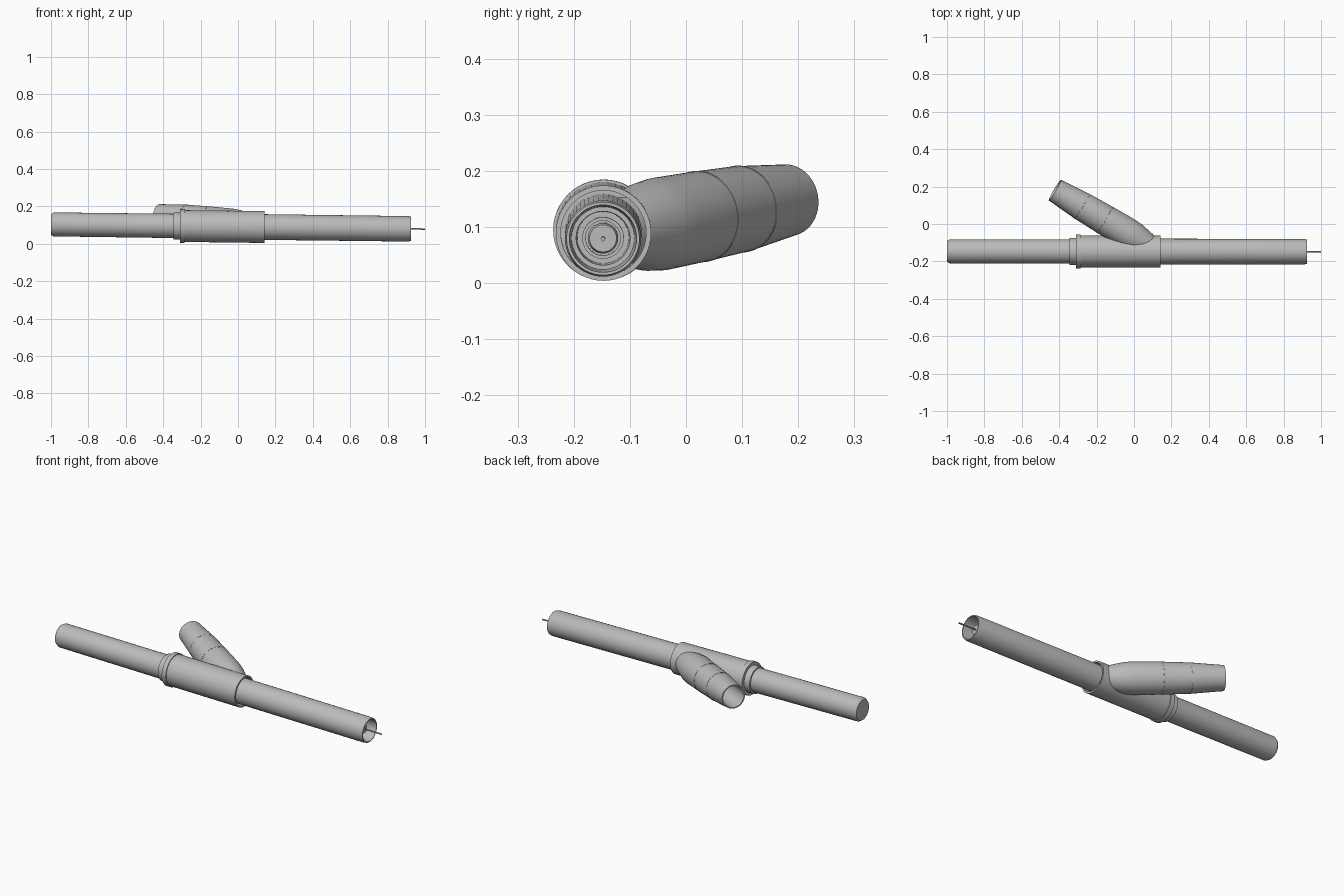
import bpy, bmesh, math
from mathutils import Vector

cube = bpy.data.objects.get("Cube")
if cube:
    bpy.data.objects.remove(cube, do_unlink=True)

grey = bpy.data.materials.new("light grey")
grey.use_nodes = True
colour = (0.5, 0.5, 0.5, 1)
grey.diffuse_color = colour
grey.node_tree.nodes["Principled BSDF"].inputs["Base Color"].default_value = colour


def lathe(name, start, direction, profile, sides=48):
    """Spin (distance, radius) pairs round an axis; radius 0 closes an end."""
    bm = bmesh.new()
    rings = []
    for dist, rad in profile:
        if rad == 0:
            rings.append([bm.verts.new((0, 0, dist))] * sides)
            continue
        angles = [math.tau * i / sides for i in range(sides)]
        rings.append([bm.verts.new((rad * math.cos(a), rad * math.sin(a), dist))
                      for a in angles])
    for low, high in zip(rings, rings[1:]):
        for i in range(sides):
            j = (i + 1) % sides
            corners = list(dict.fromkeys((low[i], low[j], high[j], high[i])))
            bm.faces.new(corners)
    bmesh.ops.recalc_face_normals(bm, faces=bm.faces)
    mesh = bpy.data.meshes.new(name)
    bm.to_mesh(mesh)
    bm.free()
    mesh.materials.append(grey)
    obj = bpy.data.objects.new(name, mesh)
    bpy.context.collection.objects.link(obj)
    obj.location = start
    obj.rotation_euler = direction.to_track_quat('Z', 'Y').to_euler()
    bpy.ops.object.select_all(action='DESELECT')
    obj.select_set(True)
    bpy.context.view_layer.objects.active = obj
    bpy.ops.object.shade_smooth_by_angle(angle=math.radians(25))
    return obj


# Main axis runs along x with a slight downward tilt; distances are x + 1
main_start = Vector((-1, -0.146, 0.1035))
main_dir = Vector((1, -0.001, -0.0125)).normalized()


def main_part(name, profile):
    return lathe(name, main_start, main_dir, profile)


# Rear tube with a bevelled closed end
main_part("rear_tube", [(0, 0), (0, 0.056), (0.014, 0.064),
                        (0.70, 0.065), (0.70, 0)])

# Central sleeve: collar, flange, body and recessed front lip
main_part("central_sleeve", [
    (0.655, 0.06), (0.655, 0.073), (0.69, 0.073), (0.69, 0.09), (0.715, 0.09),
    (0.715, 0.085), (1.142, 0.085), (1.142, 0.076), (1.09, 0.076), (1.09, 0.06)])

# Front tube with an open stepped bore
main_part("front_tube", [
    (0.72, 0), (0.72, 0.069), (1.91, 0.068), (1.925, 0.065), (1.925, 0.06),
    (1.86, 0.056), (1.86, 0.048), (1.78, 0.046), (1.78, 0)])

# Inner collar, hub and pin inside the bore
main_part("inner_collar", [(1.77, 0.037), (1.85, 0.037), (1.85, 0.031), (1.77, 0.031)])
main_part("inner_hub", [(1.77, 0.027), (1.885, 0.027), (1.892, 0.024), (1.892, 0)])
main_part("centre_pin", [(1.88, 0.004), (1.999, 0.004), (2.0, 0)])

# Angled hollow branch merging into the sleeve
branch_end = Vector((-0.423, 0.181, 0.148))
branch_dir = Vector((0.86, -0.51, -0.095)).normalized()
lathe("branch_pipe", branch_end, branch_dir, [
    (0.42, 0), (0.42, 0.053), (0.02, 0.056), (0, 0.058), (0, 0.064),
    (0.168, 0.077), (0.31, 0.081), (0.45, 0.083), (0.50, 0.079),
    (0.56, 0.067), (0.62, 0.055), (0.62, 0)])
# Raised seam bands on the branch
for dist, rad in ((0.168, 0.0778), (0.31, 0.0818)):
    lathe("branch_seam", branch_end, branch_dir,
          [(dist - 0.003, rad - 0.003), (dist - 0.002, rad),
           (dist + 0.002, rad), (dist + 0.003, rad - 0.003)])
